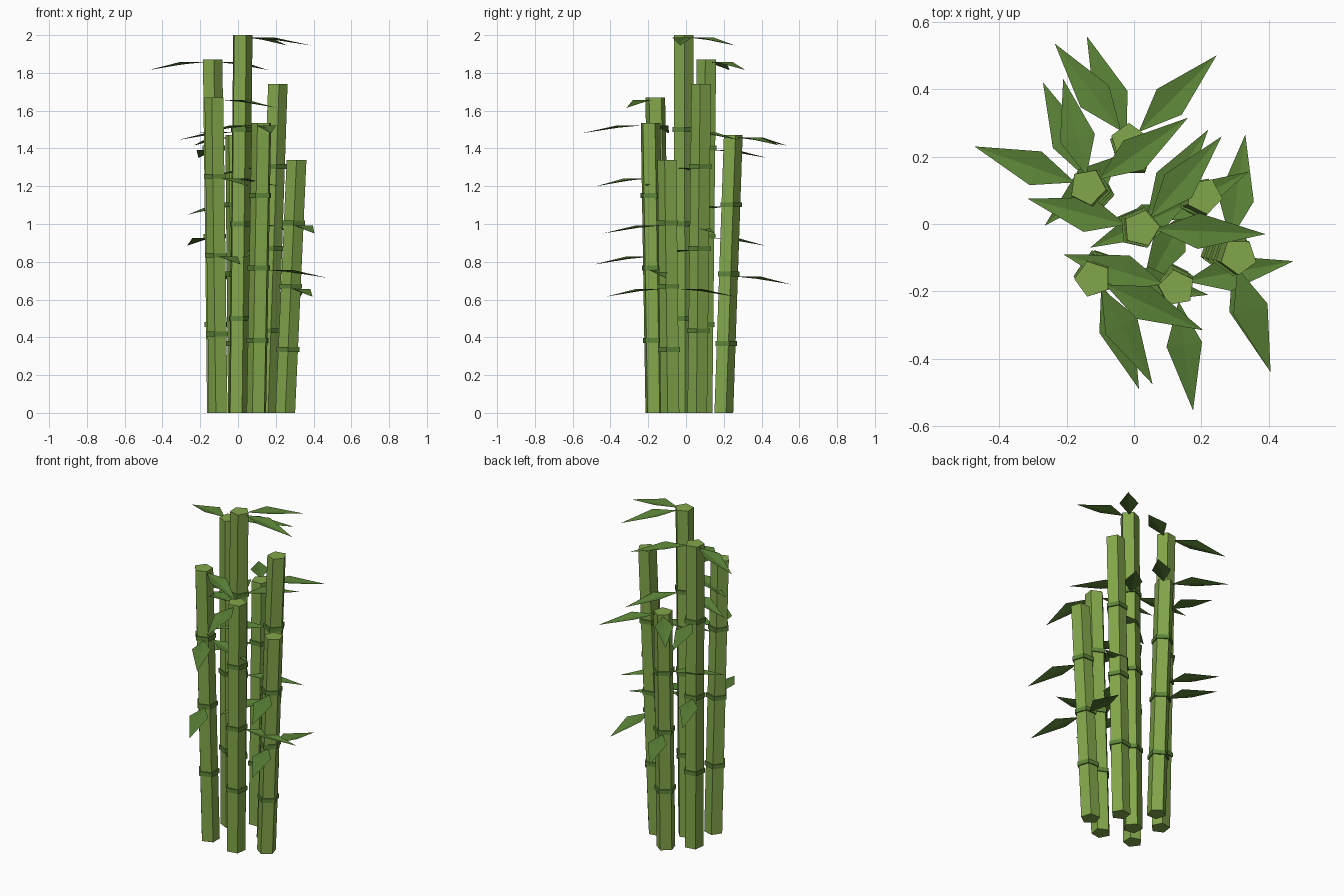
import bpy, math
from mathutils import Vector

if "Cube" in bpy.data.objects:
    bpy.data.objects.remove(bpy.data.objects["Cube"])


def mat(name, col):
    m = bpy.data.materials.new(name)
    m.diffuse_color = (*col, 1)
    m.use_nodes = True
    m.node_tree.nodes["Principled BSDF"].inputs["Base Color"].default_value = m.diffuse_color
    return m


STALK = mat("stalk green", (0.225, 0.385, 0.070))
RING = mat("joint green", (0.108, 0.230, 0.038))
LEAF = mat("leaf green", (0.100, 0.220, 0.037))


def make(name, verts, faces, material):
    me = bpy.data.meshes.new(name)
    me.from_pydata([tuple(v) for v in verts], [], faces)
    me.materials.append(material)
    ob = bpy.data.objects.new(name, me)
    bpy.context.collection.objects.link(ob)
    return ob


def prism(name, a, b, r, turn, material):
    """Five-sided closed prism from a to b with level ends."""
    verts = []
    for c in (a, b):
        for k in range(5):
            t = math.radians(turn + 72 * k)
            verts.append(c + Vector((r * math.cos(t), r * math.sin(t), 0)))
    faces = [(k, (k + 1) % 5, 5 + (k + 1) % 5, 5 + k) for k in range(5)]
    faces += [(4, 3, 2, 1, 0), (5, 6, 7, 8, 9)]
    return make(name, verts, faces, material)


def leaf(name, centre, tip):
    """Kite leaf with a shallow central crease and a drooping tip."""
    d = Vector((tip[0] - centre.x, tip[1] - centre.y, 0))
    length = d.length
    d.normalize()
    side = Vector((-d.y, d.x, 0))
    top = tip[2] + 0.042
    base = Vector((centre.x, centre.y, top))
    root = base + d * 0.04
    mid = base + d * length * 0.46
    left, right = mid + side * 0.053, mid - side * 0.053
    mid.z -= 0.012
    end = Vector(tip)
    return make(name, [root, right, end, left, mid],
                [(0, 1, 4), (1, 2, 4), (2, 3, 4), (3, 0, 4)], LEAF)


# Each stalk: base xy, top xy, height, turn, then leaf tips
STALKS = [
    ((0.00, -0.01), (0.022, -0.013), 2.00, 5,
     [(0.39, -0.03, 1.945), (0.26, 0.26, 1.945), (-0.315, 0.075, 1.445),
      (0.22, 0.28, 1.445), (0.34, 0.155, 0.95)]),
    ((-0.115, 0.09), (-0.137, 0.11), 1.87, -80,
     [(-0.473, 0.23, 1.815), (0.16, 0.315, 1.815), (-0.21, 0.43, 1.35),
      (-0.27, 0.42, 0.885)]),
    ((0.15, 0.062), (0.208, 0.083), 1.74, -80,
     [(-0.13, -0.07, 1.255), (0.02, -0.21, 0.82)]),
    ((-0.10, -0.13), (-0.122, -0.163), 1.67, 180,
     [(0.205, -0.315, 1.615), (0.055, -0.475, 1.20), (0.22, -0.21, 1.20),
      (0.015, -0.49, 0.785)]),
    ((0.10, -0.165), (0.127, -0.19), 1.535, 172,
     [(0.175, -0.553, 1.48), (-0.21, -0.09, 1.48), (0.473, -0.11, 0.715)]),
    ((0.00, 0.195), (-0.015, 0.245), 1.47, 90,
     [(0.245, 0.50, 1.415), (-0.235, 0.535, 1.415), (-0.265, -0.005, 1.05),
      (-0.14, 0.557, 0.68)]),
    ((0.25, -0.08), (0.31, -0.096), 1.34, -90,
     [(0.405, -0.44, 0.95), (0.395, -0.425, 0.615), (0.33, 0.265, 0.615)]),
]

for i, (b, t, h, turn, tips) in enumerate(STALKS, 1):
    base, top = Vector((*b, 0)), Vector((*t, h))
    prism(f"stalk_{i}", base, top, 0.055, turn, STALK)
    # Joint rings at each quarter of the height
    for q in (1, 2, 3):
        c = base.lerp(top, q / 4)
        dz = Vector((0, 0, 0.0125))
        prism(f"joint_{i}_{q}", c - dz, c + dz, 0.063, turn, RING)
    for j, tip in enumerate(tips, 1):
        leaf(f"leaf_{i}_{j}", base.lerp(top, (tip[2] + 0.042) / h), tip)
